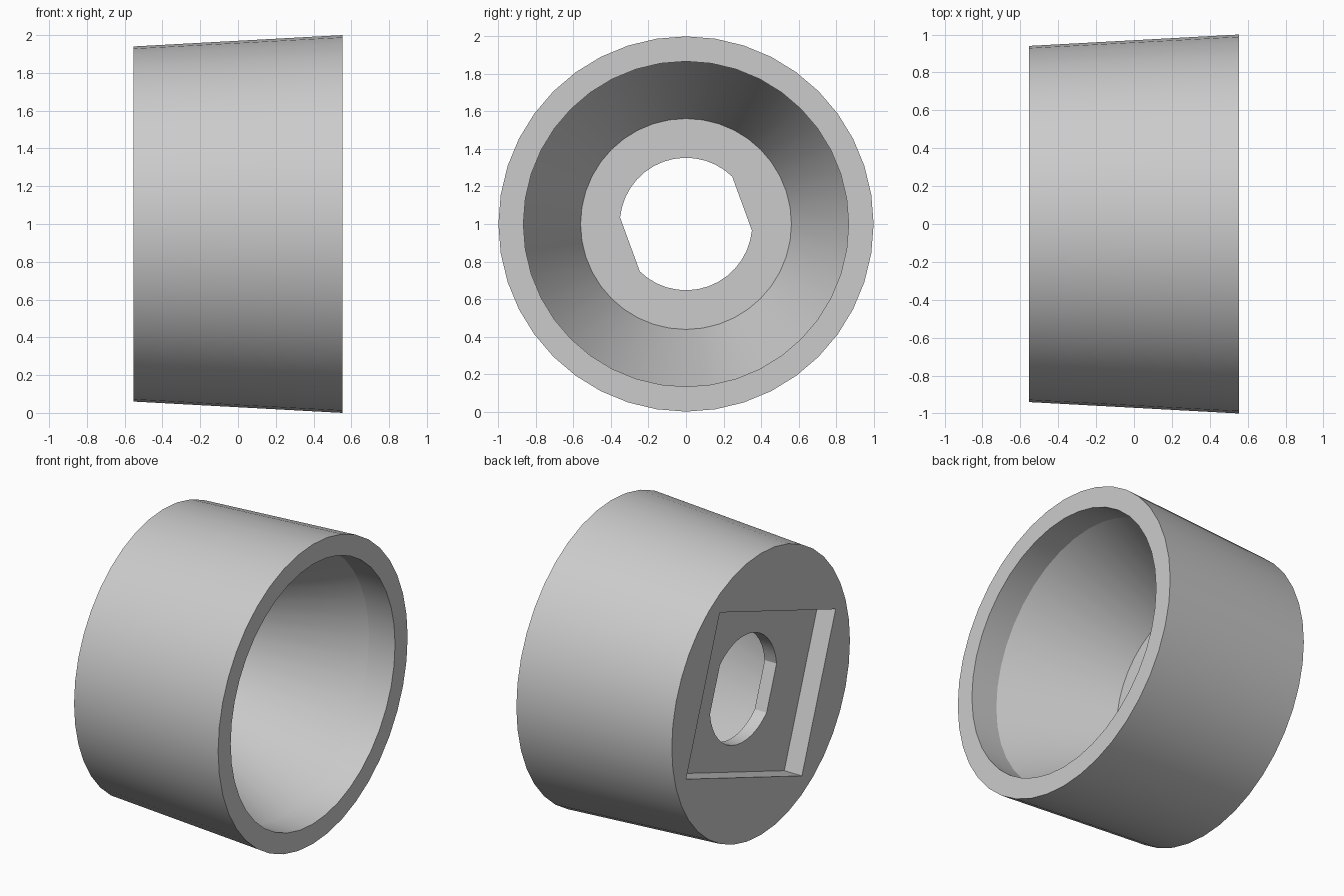
import bpy, bmesh
from math import cos, sin, radians, acos, pi
from mathutils import Matrix, Vector

if "Cube" in bpy.data.objects:
    bpy.data.objects.remove(bpy.data.objects["Cube"], do_unlink=True)

SEGMENTS = 40
HALF = 0.553          # half length along x
POCKET_DEPTH = 0.13
TILT = radians(20)    # turn of the pocket and hole about x

grey = bpy.data.materials.new("light_grey")
grey.use_nodes = True
grey.diffuse_color = (0.6, 0.6, 0.6, 1)
grey.node_tree.nodes["Principled BSDF"].inputs["Base Color"].default_value = (0.6, 0.6, 0.6, 1)


def make_object(name, bm):
    bmesh.ops.recalc_face_normals(bm, faces=bm.faces)
    mesh = bpy.data.meshes.new(name)
    bm.to_mesh(mesh)
    bm.free()
    mesh.materials.append(grey)
    obj = bpy.data.objects.new(name, mesh)
    obj.location.z = 1
    bpy.context.collection.objects.link(obj)
    return obj


def loft(name, loops):
    """Closed solid through matching loops of points, capped at both ends."""
    bm = bmesh.new()
    rings = [[bm.verts.new(p) for p in loop] for loop in loops]
    n = len(rings[0])
    for a, b in zip(rings, rings[1:]):
        for i in range(n):
            j = (i + 1) % n
            bm.faces.new((a[i], a[j], b[j], b[i]))
    bm.faces.new(rings[0])
    bm.faces.new(rings[-1])
    return make_object(name, bm)


def circle(x, r):
    steps = [2 * pi * i / SEGMENTS for i in range(SEGMENTS)]
    return [Vector((x, r * cos(a), r * sin(a))) for a in steps]


def prism(name, outline, x0, x1):
    turn = Matrix.Rotation(TILT, 3, 'X')
    return loft(name, [[turn @ Vector((x, y, z)) for y, z in outline] for x in (x0, x1)])


# Tapered cup: back face, outer wall, rim, straight lip, inner cone, floor
profile = [(-HALF, 0.94), (HALF, 1.0), (HALF, 0.867), (0.36, 0.867), (-0.335, 0.562)]
cup = loft("cup", [circle(x, r) for x, r in profile])

# Rectangular pocket in the back face
pocket = prism("pocket_cutter",
               [(-0.65, -0.52), (0.65, -0.52), (0.65, 0.52), (-0.65, 0.52)],
               -HALF - 0.2, -HALF + POCKET_DEPTH)

# Round hole with two flats through the floor
HOLE_R, FLAT = 0.353, 0.318
start = acos(FLAT / HOLE_R)
arc = [start + (pi - 2 * start) * i / 14 for i in range(15)]
upper = [(HOLE_R * cos(a), HOLE_R * sin(a)) for a in arc]
hole = prism("hole_cutter", upper + [(-y, -z) for y, z in upper], -0.8, 0.0)

bpy.context.view_layer.update()
bpy.ops.object.select_all(action='DESELECT')
bpy.context.view_layer.objects.active = cup
cup.select_set(True)
for cutter in (pocket, hole):
    mod = cup.modifiers.new(cutter.name, 'BOOLEAN')
    mod.operation = 'DIFFERENCE'
    mod.solver = 'EXACT'
    mod.object = cutter
    bpy.ops.object.modifier_apply(modifier=mod.name)
    bpy.data.objects.remove(cutter, do_unlink=True)

bpy.ops.object.shade_smooth_by_angle(angle=radians(20))
